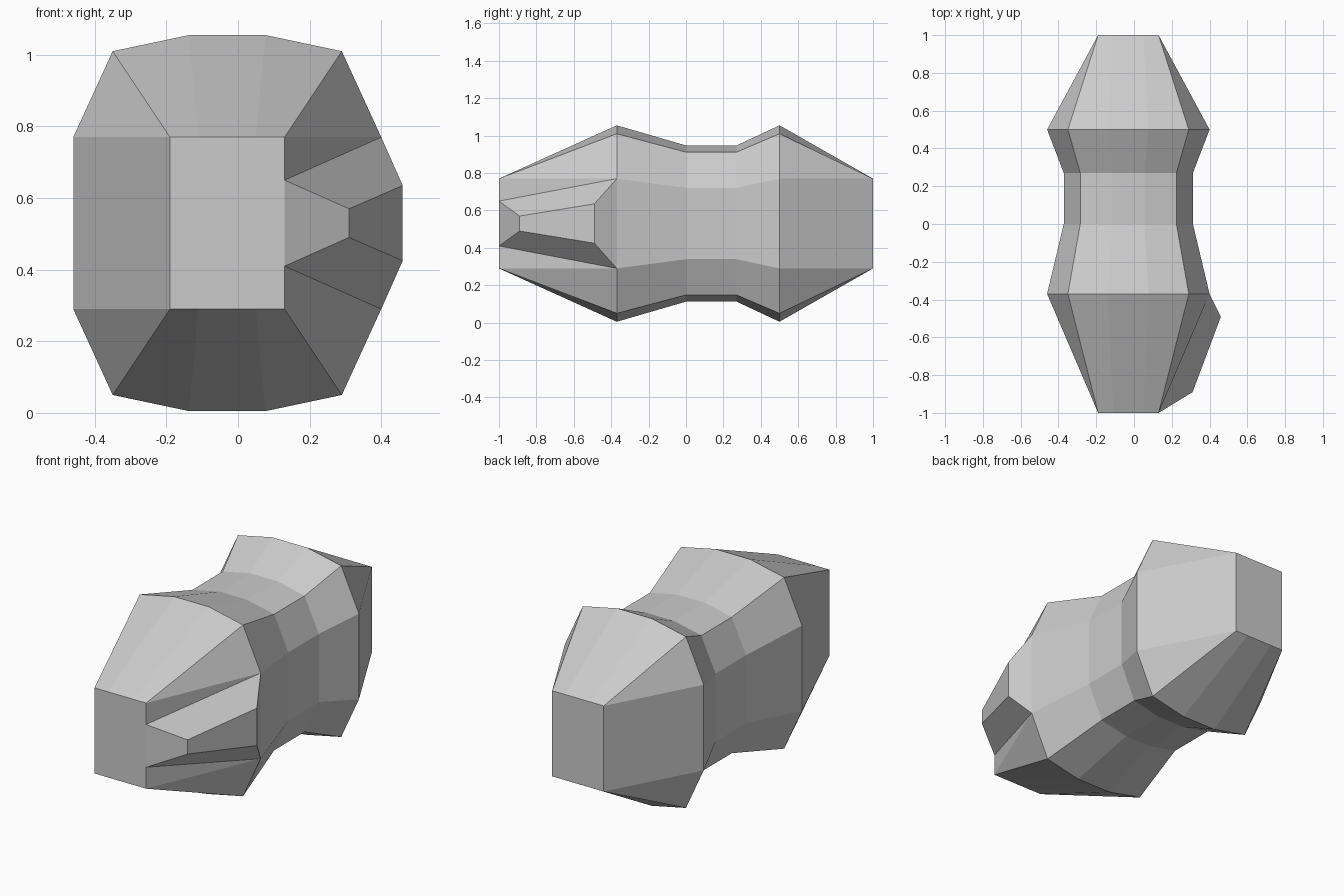
import bpy, bmesh

if "Cube" in bpy.data.objects:
    bpy.data.objects.remove(bpy.data.objects["Cube"])

CX, CZ = -0.03, 0.53  # body axis


def loft(name, rings, drop_first_cap=False):
    """Skin a list of closed rings, cap both ends, merge collapsed points."""
    bm = bmesh.new()
    loops = [[bm.verts.new(p) for p in ring] for ring in rings]
    n = len(loops[0])
    for a, b in zip(loops, loops[1:]):
        for i in range(n):
            j = (i + 1) % n
            bm.faces.new((a[i], a[j], b[j], b[i]))
    first = bm.faces.new(loops[0])
    bm.faces.new(loops[-1])
    bmesh.ops.recalc_face_normals(bm, faces=bm.faces[:])
    if drop_first_cap:
        bmesh.ops.delete(bm, geom=[first], context='FACES_ONLY')
    bmesh.ops.remove_doubles(bm, verts=bm.verts[:], dist=0.0005)
    mesh = bpy.data.meshes.new(name)
    bm.to_mesh(mesh)
    bm.free()
    obj = bpy.data.objects.new(name, mesh)
    bpy.context.collection.objects.link(obj)
    return obj


def ring(quarter, y, s=1.0):
    """Mirror a quarter outline (side to top) into a full cross-section."""
    half = quarter + [(-x, z) for x, z in reversed(quarter)]
    full = half + [(-x, -z) for x, z in half]
    return [(CX + x * s, y, CZ + z * s) for x, z in full]


# Waisted body: wide twelve-sided bulges tapering to rectangular ends
bulge = [(0.43, 0.24), (0.32, 0.48), (0.107, 0.525)]
end = [(0.16, 0.24), (0.16, 0.24), (0.08, 0.24)]
loft("body", [
    ring(end, -1.0),
    ring(bulge, -0.37),
    ring(bulge, 0.0, 0.795),
    ring(bulge, 0.27, 0.795),
    ring(bulge, 0.5),
    ring(end, 1.0),
])


# Tapered bump raised from the front right side panel
def panel(front, rear):
    (x0, y0, h0), (x1, y1, h1) = front, rear
    return [(x0, y0, CZ - h0), (x1, y1, CZ - h1),
            (x1, y1, CZ + h1), (x0, y0, CZ + h0)]


loft("side_bump", [
    panel((0.13, -1.0, 0.12), (0.40, -0.37, 0.24)),
    panel((0.31, -0.89, 0.04), (0.46, -0.49, 0.105)),
], drop_first_cap=True)
